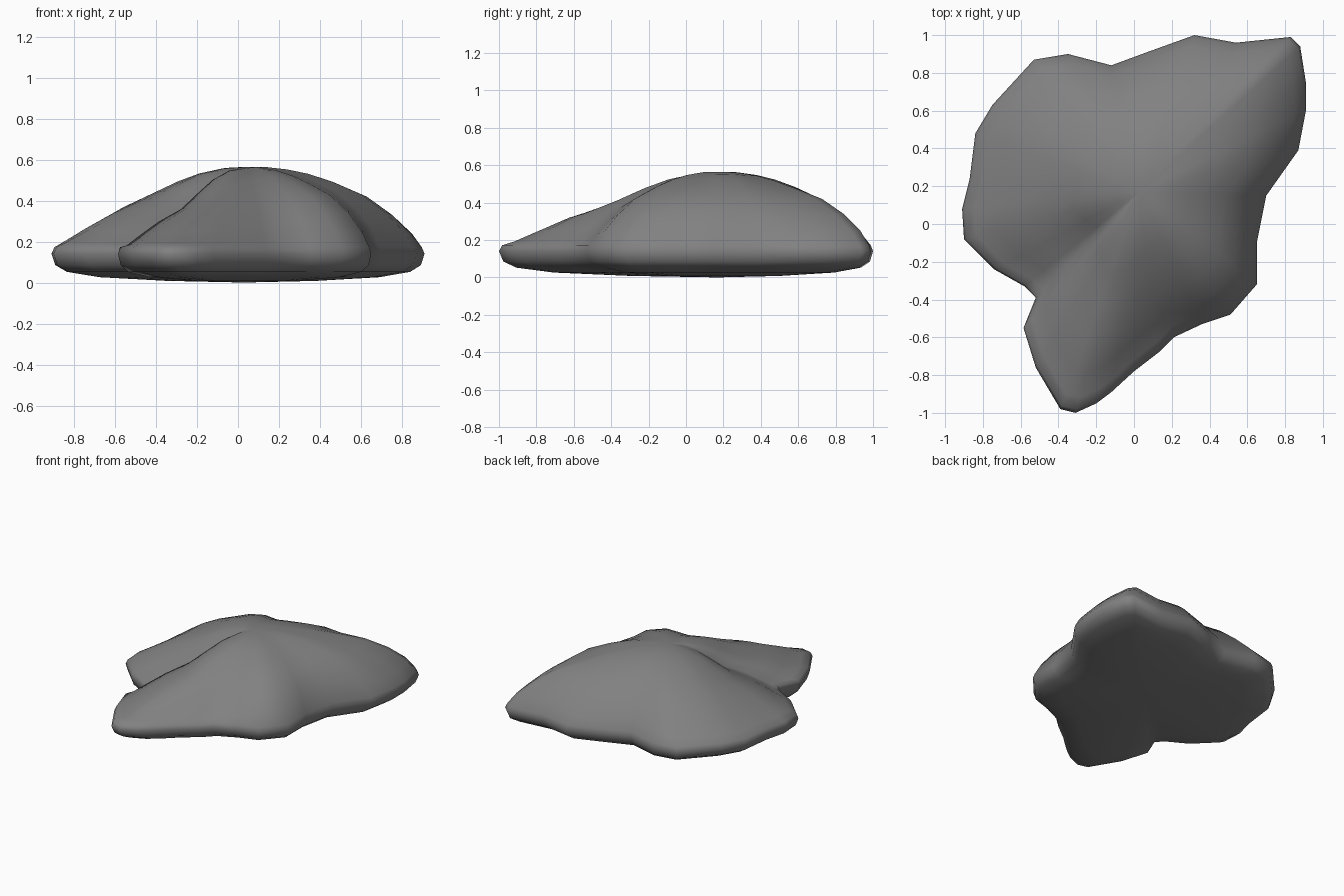
import bpy, bmesh

if "Cube" in bpy.data.objects:
    bpy.data.objects.remove(bpy.data.objects["Cube"])

# Plan outline, counter-clockwise: x, y, height at 82% and at 50% of the way out
SPOKES = [
    (.91, .60, .32, .50), (.91, .75, .33, .49), (.88, .94, .34, .48),
    (.83, .99, .35, .48), (.54, .96, .34, .50), (.32, 1.0, .31, .49),
    (.07, .91, .33, .50), (-.12, .84, .34, .50), (-.35, .90, .31, .49),
    (-.53, .87, .29, .48), (-.75, .63, .28, .46), (-.84, .48, .27, .45),
    (-.87, .24, .27, .43), (-.91, .08, .26, .40), (-.90, -.08, .25, .375),
    (-.74, -.24, .24, .36), (-.58, -.33, .23, .355), (-.52, -.39, .23, .355),
    (-.585, -.55, .22, .345), (-.52, -.76, .24, .355), (-.39, -.98, .24, .37),
    (-.31, -1.0, .24, .38), (-.20, -.95, .24, .40), (-.12, -.89, .24, .42),
    (0, -.78, .25, .44), (.13, -.68, .25, .45), (.21, -.60, .25, .46),
    (.36, -.53, .31, .49), (.51, -.48, .35, .50), (.65, -.32, .34, .49),
    (.65, -.10, .36, .50), (.70, .15, .38, .51), (.87, .39, .34, .51),
]
CX, CY, TOP, RIM = .03, .17, .573, .14


def column(h82, h50):
    """(distance out, height) steps from near the summit, over the rim, to the base."""
    return [
        (.12, TOP + (h50 - TOP) * .09), (.25, TOP + (h50 - TOP) * .29),
        (.37, TOP + (h50 - TOP) * .60), (.5, h50),
        (.68, (h50 + h82) / 2 + .012), (.82, h82),
        (.93, RIM + (h82 - RIM) * .52), (.985, RIM + .032), (1, RIM),
        (.98, .085), (.92, .052), (.75, .026), (.4, .008),
    ]


# Rock: rings of the outline stacked from summit to underside
bm = bmesh.new()
cols = []
for x, y, h82, h50 in SPOKES:
    cols.append([bm.verts.new((CX + (x - CX) * t, CY + (y - CY) * t, z))
                 for t, z in column(h82, h50)])
summit = bm.verts.new((CX, CY, TOP))
base = bm.verts.new((CX, CY, 0))
for i, a in enumerate(cols):
    b = cols[(i + 1) % len(cols)]
    bm.faces.new((summit, a[0], b[0]))
    for k in range(len(a) - 1):
        bm.faces.new((a[k], a[k + 1], b[k + 1], b[k]))
    bm.faces.new((a[-1], base, b[-1]))
bmesh.ops.recalc_face_normals(bm, faces=bm.faces)

# Soften the radial creases on top, away from the rim
inner = [v for c in cols for v in c[:6]] + [summit]
for _ in range(3):
    bmesh.ops.smooth_vert(bm, verts=inner, factor=.4, use_axis_z=True)
mesh = bpy.data.meshes.new("rock")
bm.to_mesh(mesh)
bm.free()
rock = bpy.data.objects.new("rock", mesh)
bpy.context.collection.objects.link(rock)

# One plain grey stone colour
stone = bpy.data.materials.new("stone grey")
stone.diffuse_color = (.22, .22, .22, 1)
stone.use_nodes = True
stone.node_tree.nodes["Principled BSDF"].inputs["Base Color"].default_value = stone.diffuse_color
mesh.materials.append(stone)

# Smooth shading all round
bpy.context.view_layer.objects.active = rock
rock.select_set(True)
bpy.ops.object.shade_smooth_by_angle(angle=1.2)
